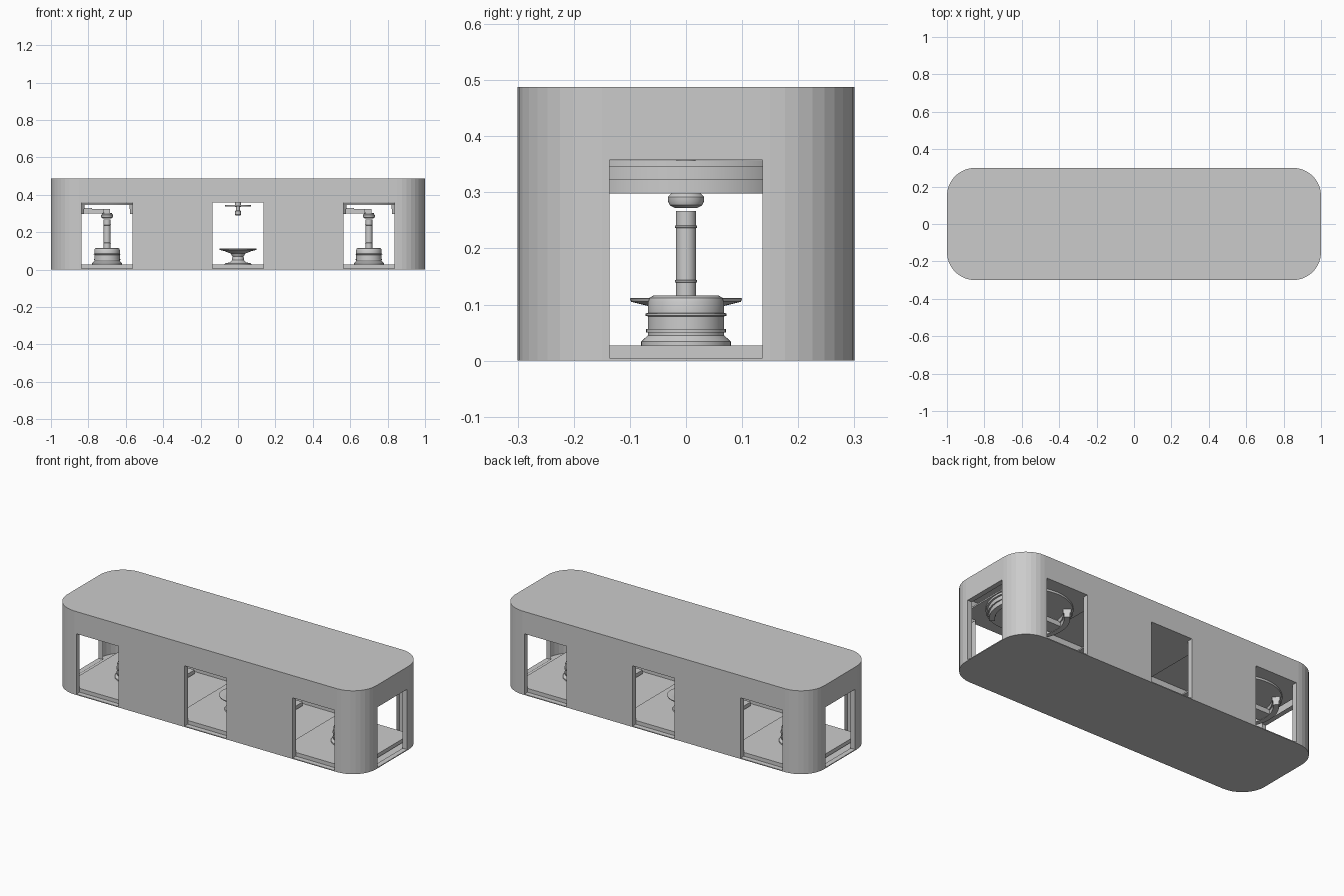
import bpy, bmesh, math
from mathutils import Vector

if "Cube" in bpy.data.objects:
    bpy.data.objects.remove(bpy.data.objects["Cube"])

BAYS = (-0.7, 0.0, 0.7)
HALF = 0.136          # half width of every opening
Z = (0.0, 0.005, 0.358, 0.488)


def finish(bm, name, smooth=False):
    me = bpy.data.meshes.new(name)
    bm.to_mesh(me)
    bm.free()
    ob = bpy.data.objects.new(name, me)
    bpy.context.collection.objects.link(ob)
    if smooth:
        bpy.ops.object.select_all(action='DESELECT')
        ob.select_set(True)
        bpy.context.view_layer.objects.active = ob
        bpy.ops.object.shade_smooth_by_angle(angle=math.radians(35))
    return ob


def box(name, x0, x1, y0, y1, z0, z1):
    bm = bmesh.new()
    bmesh.ops.create_cube(bm, size=1)
    for v in bm.verts:
        v.co = ((x0 + x1) / 2 + v.co.x * (x1 - x0),
                (y0 + y1) / 2 + v.co.y * (y1 - y0),
                (z0 + z1) / 2 + v.co.z * (z1 - z0))
    return finish(bm, name)


def lathe(name, cx, profile, segs=40):
    """Revolve (radius, z) points, listed bottom to top, and cap the ends."""
    bm = bmesh.new()
    rings = [[bm.verts.new((cx + r * math.cos(2 * math.pi * i / segs),
                            r * math.sin(2 * math.pi * i / segs), z))
              for i in range(segs)] for r, z in profile]
    for a, b in zip(rings, rings[1:]):
        for i in range(segs):
            j = (i + 1) % segs
            bm.faces.new((a[i], a[j], b[j], b[i]))
    bm.faces.new(rings[0][::-1])
    bm.faces.new(rings[-1])
    return finish(bm, name, True)


def arc_block(name, cx, mid, spread, r0, r1, z0, z1, segs=20):
    """Curved rail with a rectangular section."""
    bm = bmesh.new()
    loops = []
    for i in range(segs + 1):
        a = mid - spread + 2 * spread * i / segs
        loops.append([bm.verts.new((cx + r * math.cos(a), r * math.sin(a), z))
                      for r, z in ((r0, z0), (r1, z0), (r1, z1), (r0, z1))])
    for a, b in zip(loops, loops[1:]):
        for k in range(4):
            m = (k + 1) % 4
            bm.faces.new((a[k], a[m], b[m], b[k]))
    bm.faces.new(loops[0])
    bm.faces.new(loops[-1][::-1])
    bmesh.ops.recalc_face_normals(bm, faces=bm.faces)
    return finish(bm, name, True)


def shell():
    # outline: (x, y, window starts here), counter-clockwise from the front
    R, X, Y, n = 0.15, 1.0, 0.3, 9
    pts = []

    def corner(cx, cy, a0):
        for i in range(n + 1):
            a = a0 + math.pi / 2 * i / n
            pts.append((cx + R * math.cos(a), cy + R * math.sin(a), False))

    for s in (1, -1):
        for c in BAYS:
            pts.append((s * (c - HALF), -s * Y, True))
            pts.append((s * (c + HALF), -s * Y, False))
        corner(s * (X - R), -s * (Y - R), -math.pi / 2 if s > 0 else math.pi / 2)
        pts.append((s * X, -s * HALF, True))
        pts.append((s * X, s * HALF, False))
        corner(s * (X - R), s * (Y - R), 0 if s > 0 else math.pi)
    bm = bmesh.new()
    rows = [[bm.verts.new((x, y, z)) for x, y, _ in pts] for z in Z]
    for i in range(len(pts)):
        j = (i + 1) % len(pts)
        for k in range(3):
            quad = (rows[k][i], rows[k][j], rows[k + 1][j], rows[k + 1][i])
            if not (k == 1 and pts[i][2]):
                bm.faces.new(quad)
                continue
            # window reveal
            along = quad[1].co - quad[0].co
            inward = Vector((-along.y, along.x, 0)).normalized() * 0.03
            inner = [bm.verts.new(v.co + inward) for v in quad]
            for a in range(4):
                b = (a + 1) % 4
                bm.faces.new((quad[a], quad[b], inner[b], inner[a]))
    bm.faces.new(rows[0][::-1])
    bm.faces.new(rows[-1])
    return finish(bm, "outer_shell")


shell()

# floor and ceiling plates of the three bays
for c in BAYS:
    box("bay_floor", c - 0.23, c + 0.23, -0.27, 0.27, 0.005, 0.027)
    box("bay_ceiling", c - 0.23, c + 0.23, -0.27, 0.27, 0.358, 0.366)

# end stations
for c in (BAYS[0], BAYS[2]):
    lathe("pedestal", c, [
        (0.08, 0.027), (0.08, 0.034), (0.068, 0.045), (0.068, 0.05), (0.071, 0.05),
        (0.071, 0.056), (0.068, 0.056), (0.068, 0.079), (0.072, 0.08), (0.072, 0.084),
        (0.068, 0.085), (0.068, 0.105), (0.065, 0.112), (0.058, 0.116)])
    lathe("column", c, [
        (0.018, 0.116), (0.018, 0.139), (0.02, 0.14), (0.02, 0.143), (0.018, 0.144),
        (0.018, 0.236), (0.02, 0.237), (0.02, 0.24), (0.018, 0.241), (0.018, 0.267)], 28)
    lathe("nozzle", c, [
        (0.02, 0.272), (0.029, 0.277), (0.032, 0.284), (0.032, 0.292),
        (0.026, 0.298), (0.026, 0.302)], 32)
    lathe("ceiling_disc", c, [(0.225, 0.345), (0.225, 0.357)], 64)
    for mid in (0, math.pi):
        arc_block("curved_rail", c, mid, math.radians(46), 0.172, 0.215, 0.323, 0.345)
        arc_block("lower_rail", c, mid, math.radians(46), 0.178, 0.208, 0.298, 0.323)
    box("arm_mount", c - 0.19, c - 0.08, -0.04, 0.04, 0.3, 0.328)
    box("arm", c - 0.08, c + 0.015, -0.028, 0.028, 0.302, 0.323)
    for s in (-1, 1):
        box("arm_clip", c - 0.08, c - 0.02, s * 0.036 - 0.003, s * 0.036 + 0.003, 0.3, 0.323)

# centre station
lathe("dish_stand", 0, [
    (0.072, 0.027), (0.07, 0.033), (0.045, 0.038), (0.033, 0.05), (0.03, 0.07),
    (0.038, 0.085), (0.07, 0.098), (0.098, 0.105), (0.1, 0.111), (0.096, 0.112),
    (0.06, 0.104), (0.01, 0.098)], 48)
lathe("hanging_spindle", 0, [
    (0.011, 0.288), (0.015, 0.293), (0.015, 0.312), (0.01, 0.316), (0.01, 0.335),
    (0.017, 0.335), (0.017, 0.358)], 28)
lathe("spindle_disc", 0, [(0.07, 0.337), (0.07, 0.345)], 40)
